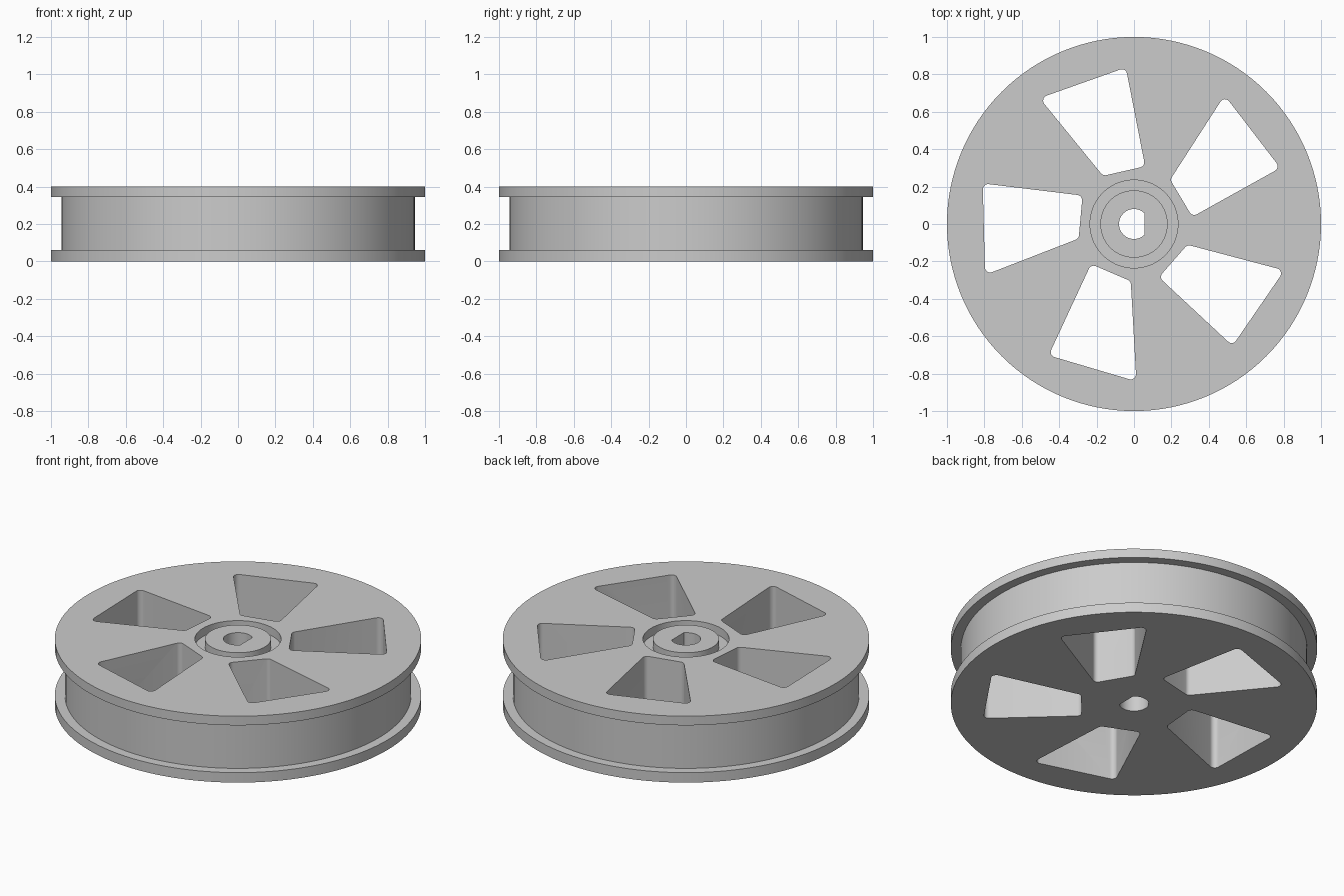
import bpy, bmesh, math
from mathutils import Vector, Matrix

cube = bpy.data.objects.get("Cube")
if cube:
    bpy.data.objects.remove(cube, do_unlink=True)

SEGMENTS = 128
HEIGHT = 0.4

grey = bpy.data.materials.new("plain_grey")
grey.use_nodes = True
GREY = (0.6, 0.6, 0.6, 1)
grey.diffuse_color = GREY
grey.node_tree.nodes["Principled BSDF"].inputs["Base Color"].default_value = GREY


def make_object(name, bm):
    bmesh.ops.recalc_face_normals(bm, faces=bm.faces)
    mesh = bpy.data.meshes.new(name)
    bm.to_mesh(mesh)
    bm.free()
    mesh.materials.append(grey)
    obj = bpy.data.objects.new(name, mesh)
    bpy.context.collection.objects.link(obj)
    return obj


def lathe(name, profile):
    """Revolve (radius, z) points and close both ends with flat caps."""
    bm = bmesh.new()
    angles = [math.tau * i / SEGMENTS for i in range(SEGMENTS)]
    rings = [[bm.verts.new((r * math.cos(a), r * math.sin(a), z)) for a in angles]
             for r, z in profile]
    for low, high in zip(rings, rings[1:]):
        for i in range(SEGMENTS):
            j = (i + 1) % SEGMENTS
            bm.faces.new((low[i], low[j], high[j], high[i]))
    bm.faces.new(rings[0])
    bm.faces.new(rings[-1])
    return make_object(name, bm)


def rounded(corners, radius, steps=6):
    """Round the corners of a polygon with tangent arcs."""
    points = []
    for i, c in enumerate(corners):
        u = (corners[i - 1] - c).normalized()
        v = (corners[(i + 1) % len(corners)] - c).normalized()
        half = u.angle(v) / 2
        centre = c + (u + v).normalized() * radius / math.sin(half)
        start = c + u * radius / math.tan(half) - centre
        end = c + v * radius / math.tan(half) - centre
        sweep = start.angle_signed(end)
        for k in range(steps + 1):
            # angle_signed is clockwise-positive in 2D
            points.append(centre + Matrix.Rotation(-sweep * k / steps, 2) @ start)
    return points


def cut_prisms(target, outlines):
    """Cut upright prisms through the target."""
    bm = bmesh.new()
    for outline in outlines:
        face = bm.faces.new([bm.verts.new((p.x, p.y, -0.1)) for p in outline])
        top = bmesh.ops.extrude_face_region(bm, geom=[face])["geom"]
        bmesh.ops.translate(bm, vec=(0, 0, HEIGHT + 0.2),
                            verts=[g for g in top if isinstance(g, bmesh.types.BMVert)])
    cutter = make_object("window_cutter", bm)
    cutter.hide_render = True
    mod = target.modifiers.new("windows", 'BOOLEAN')
    mod.operation = 'DIFFERENCE'
    mod.solver = 'EXACT'
    mod.object = cutter
    bpy.context.view_layer.objects.active = target
    bpy.ops.object.modifier_apply(modifier=mod.name)
    bpy.data.objects.remove(cutter, do_unlink=True)


# Wheel body: two flanges, drum, recessed ring and central hub
wheel = lathe("wheel", [
    (1, 0), (1, 0.06), (0.945, 0.06), (0.945, 0.345), (1, 0.345), (1, HEIGHT),
    (0.235, HEIGHT), (0.235, 0.35), (0.18, 0.35), (0.18, HEIGHT)])

# Five skewed windows with rounded corners
window = rounded([Vector(p) for p in (
    (-0.809, 0.217), (-0.796, -0.272), (-0.296, -0.078), (-0.275, 0.152))], 0.028)
outlines = [[Matrix.Rotation(math.tau * i / 5, 2) @ p for p in window] for i in range(5)]

# D-shaped axle bore, flat on the +x side
BORE, FLAT = 0.08, 0.055
edge = math.acos(FLAT / BORE)
arc = [edge + (math.tau - 2 * edge) * i / 40 for i in range(41)]
outlines.append([Vector((BORE * math.cos(a), BORE * math.sin(a))) for a in arc])

cut_prisms(wheel, outlines)

bpy.ops.object.select_all(action='DESELECT')
wheel.select_set(True)
bpy.context.view_layer.objects.active = wheel
bpy.ops.object.shade_smooth_by_angle(angle=math.radians(30))
